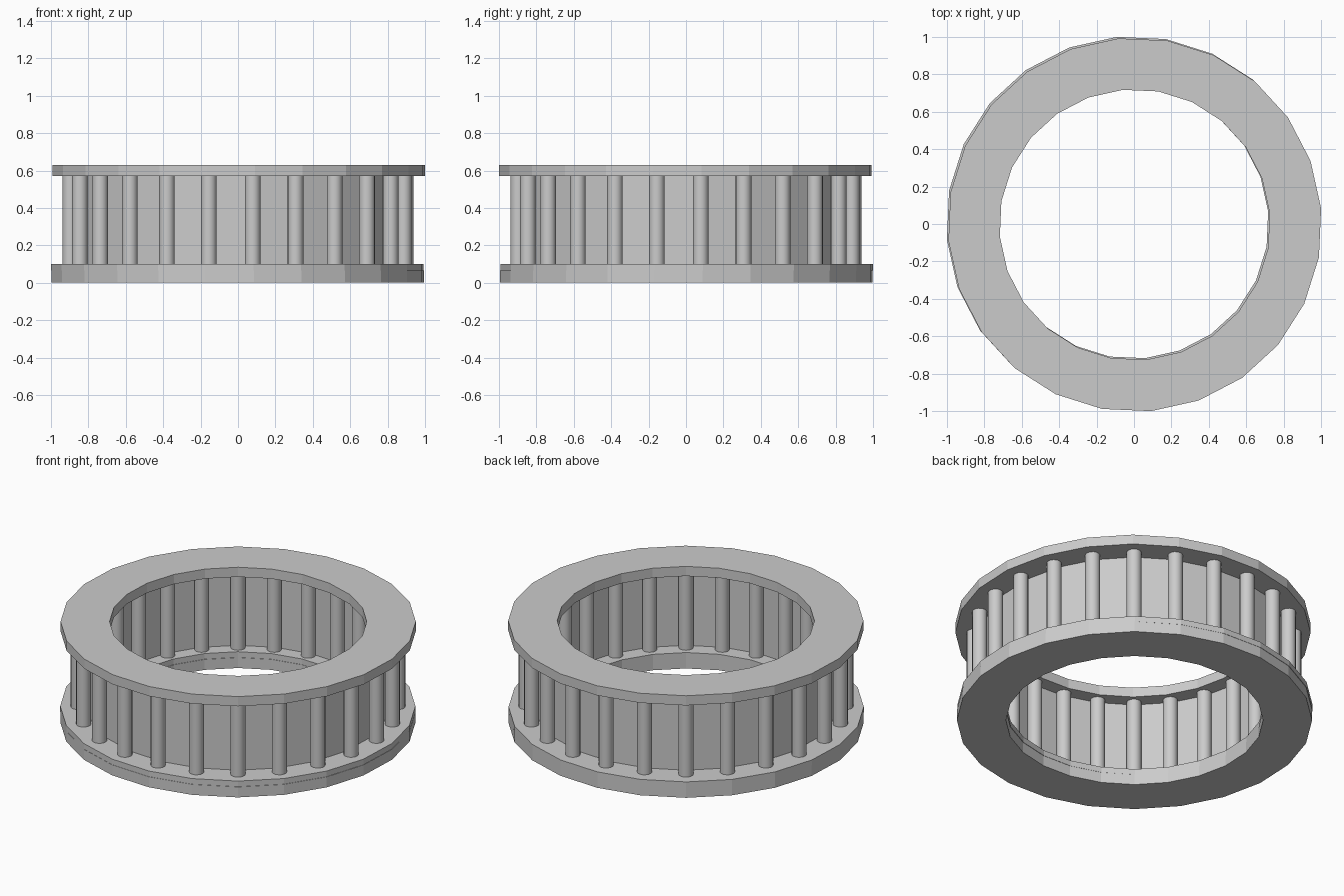
import bpy, bmesh, math

if "Cube" in bpy.data.objects:
    bpy.data.objects.remove(bpy.data.objects["Cube"])

SIDES = 24
START = math.radians(5)          # rotation of the first corner

grey = bpy.data.materials.new("plain grey")
grey.diffuse_color = (0.6, 0.6, 0.6, 1)
grey.use_nodes = True
grey.node_tree.nodes["Principled BSDF"].inputs["Base Color"].default_value = grey.diffuse_color


def finish(bm, name):
    bmesh.ops.recalc_face_normals(bm, faces=bm.faces)
    mesh = bpy.data.meshes.new(name)
    bm.to_mesh(mesh)
    bm.free()
    mesh.materials.append(grey)
    obj = bpy.data.objects.new(name, mesh)
    bpy.context.collection.objects.link(obj)
    return obj


def ring(name, r_in, r_out, z0, z1, shift=0.0):
    """Faceted ring with a rectangular section, shifted along +x -y."""
    bm = bmesh.new()
    loops = []
    for i in range(SIDES):
        a = START + math.tau * i / SIDES
        c, s = math.cos(a), math.sin(a)
        loops.append([bm.verts.new((r * c + shift, r * s - shift, z))
                      for r, z in ((r_in, z0), (r_out, z0), (r_out, z1), (r_in, z1))])
    for i in range(SIDES):
        p, q = loops[i], loops[(i + 1) % SIDES]
        for k in range(4):
            m = (k + 1) % 4
            bm.faces.new((p[k], p[m], q[m], q[k]))
    return finish(bm, name)


def posts(name, radius, thick, z0, z1):
    """Circle of round posts, one on each corner of the rings."""
    bm = bmesh.new()
    n = 16
    for i in range(SIDES):
        a = START + math.tau * i / SIDES
        cx, cy = radius * math.cos(a), radius * math.sin(a)
        lo, hi = [[bm.verts.new((cx + thick * math.cos(a + math.tau * j / n),
                                 cy + thick * math.sin(a + math.tau * j / n), z))
                   for j in range(n)] for z in (z0, z1)]
        for j in range(n):
            m = (j + 1) % n
            bm.faces.new((lo[j], lo[m], hi[m], hi[j])).smooth = True
        bm.faces.new(lo[::-1])
        bm.faces.new(hi)
    obj = finish(bm, name)
    # keep the flat ends crisp
    for e in obj.data.edges:
        za, zb = (obj.data.vertices[v].co.z for v in e.vertices)
        e.use_edge_sharp = abs(za - zb) < 1e-6
    return obj


# base made of two stacked rings, and the top rim
ring("base_ring_lower", 0.724, 1.0, 0.0, 0.065, -0.002)
ring("base_ring_upper", 0.724, 1.0, 0.065, 0.10, -0.004)
ring("top_ring", 0.724, 1.0, 0.57, 0.63, 0.004)

# wall between the rings
ring("drum_wall", 0.815, 0.85, 0.09, 0.58)

# columns outside and inside the wall
posts("outer_columns", 0.90, 0.042, 0.095, 0.575)
posts("inner_columns", 0.79, 0.042, 0.095, 0.575)
